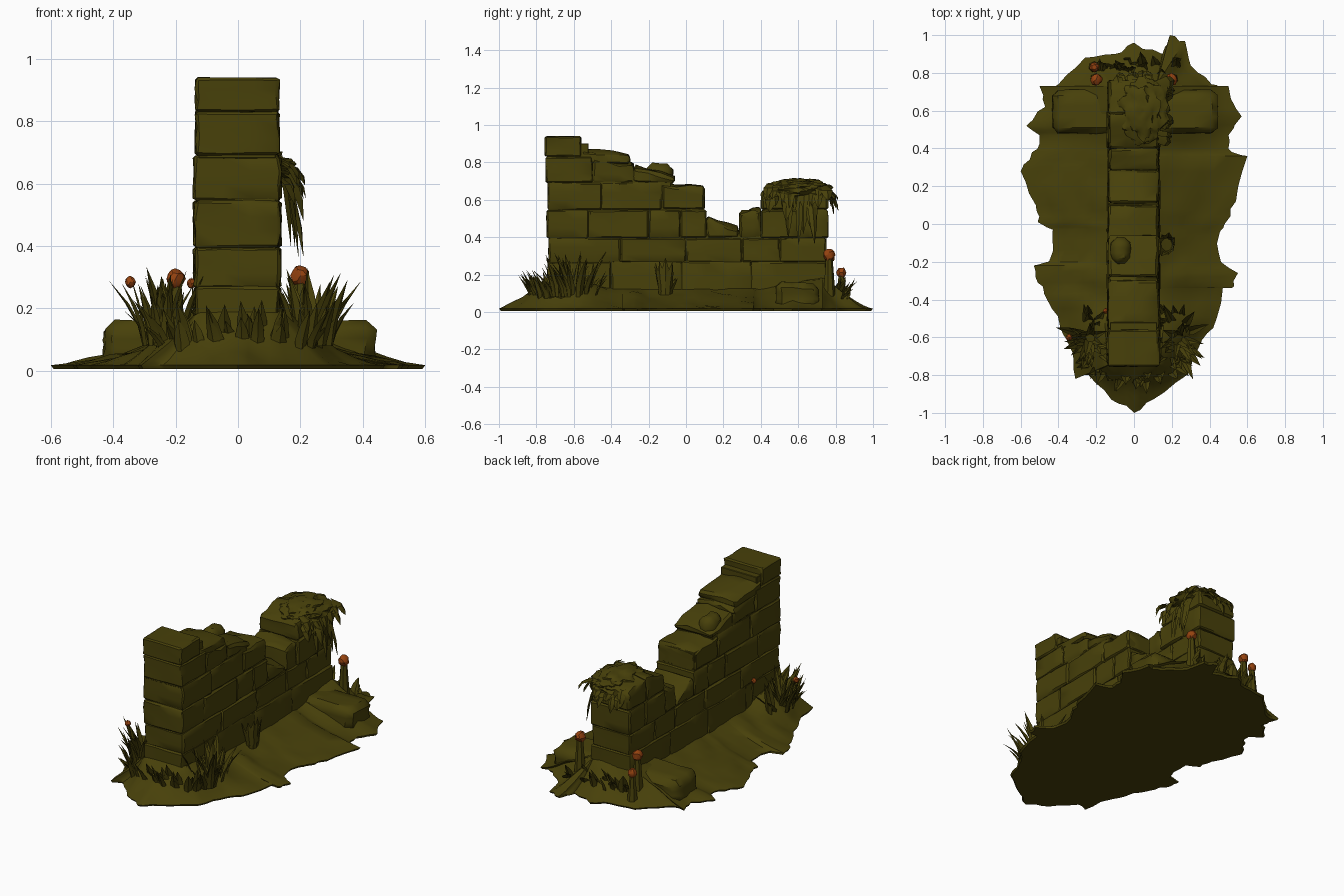
import bpy, bmesh, math, random
from mathutils import Vector, noise

if "Cube" in bpy.data.objects:
    bpy.data.objects.remove(bpy.data.objects["Cube"])

random.seed(7)
R = random.uniform


def material(name, rgb):
    m = bpy.data.materials.new(name)
    m.diffuse_color = (*rgb, 1)
    m.use_nodes = True
    m.node_tree.nodes["Principled BSDF"].inputs["Base Color"].default_value = m.diffuse_color
    return m


OLIVE = material("mossy olive", (0.064, 0.052, 0.003))
RUST = material("rust red", (0.30, 0.055, 0.005))


def finish(name, bm, mat, angle=35):
    me = bpy.data.meshes.new(name)
    bm.to_mesh(me)
    bm.free()
    me.materials.append(mat)
    ob = bpy.data.objects.new(name, me)
    bpy.context.collection.objects.link(ob)
    bpy.ops.object.select_all(action='DESELECT')
    ob.select_set(True)
    bpy.context.view_layer.objects.active = ob
    bpy.ops.object.shade_smooth_by_angle(angle=math.radians(angle))
    return ob


def stone(bm, x0, x1, y0, y1, z0, za, zb, bevel=0.008, rough=0.005, worn=0.0):
    """Rough bevelled block; top runs from za (at y0) to zb (at y1)."""
    b = bmesh.new()
    bmesh.ops.create_cube(b, size=1)
    for v in b.verts:
        top = za if v.co.y < 0 else zb
        v.co = (x0 if v.co.x < 0 else x1, y0 if v.co.y < 0 else y1, z0 if v.co.z < 0 else top)
    size = min(y1 - y0, x1 - x0, max(za, zb) - z0)
    bmesh.ops.bevel(b, geom=b.edges[:], offset=min(bevel, size * 0.3), segments=1, affect='EDGES')
    big = [e for e in b.edges if e.calc_length() > 0.08]
    bmesh.ops.subdivide_edges(b, edges=big, cuts=2, use_grid_fill=True)
    for v in b.verts:
        v.co += Vector((R(-rough, rough), R(-rough, rough) * 0.5, R(-rough, rough) * 0.4))
        if worn and v.co.z > min(za, zb) - 0.02:
            edge = abs(v.co.x - (x0 + x1) / 2) / (x1 - x0) * 2
            v.co.z += R(-worn, worn * 0.6) - worn * edge ** 2
    tmp = bpy.data.meshes.new("tmp")
    b.to_mesh(tmp)
    b.free()
    bm.from_mesh(tmp)
    bpy.data.meshes.remove(tmp)


# ---- wall: courses of blocks, then broken blocks with sloping tops
wall = bmesh.new()
courses = [
    (0.01, 0.27, [-0.74, -0.40, -0.02, 0.35, 0.75]),
    (0.265, 0.395, [-0.735, -0.35, 0.0, 0.30, 0.50, 0.75]),
    (0.395, 0.545, [-0.745, -0.52, -0.20, -0.03, 0.11]),
    (0.395, 0.545, [0.40, 0.60, 0.76]),
    (0.545, 0.69, [-0.74, -0.45, -0.13]),
    (0.69, 0.83, [-0.75, -0.50]),
    (0.83, 0.94, [-0.755, -0.56]),
]
for z0, z1, ys in courses:
    for a, b in zip(ys, ys[1:]):
        k = R(-0.003, 0.006)
        stone(wall, -0.136 - k, 0.131 + k, a, b, z0, z1, z1)
for a, b, z0, za, zb in [
        (0.11, 0.285, 0.395, 0.52, 0.45), (0.285, 0.40, 0.395, 0.54, 0.56),
        (-0.13, 0.10, 0.545, 0.695, 0.675), (0.40, 0.58, 0.545, 0.65, 0.70),
        (0.58, 0.76, 0.545, 0.70, 0.665), (-0.50, -0.28, 0.69, 0.835, 0.80),
        (-0.28, -0.06, 0.69, 0.785, 0.735), (-0.56, -0.30, 0.79, 0.88, 0.845)]:
    stone(wall, -0.134, 0.129, a, b, z0, za, zb, bevel=0.012, worn=0.012)
finish("wall_blocks", wall, OLIVE)

# ---- mortar core that closes the joints
core = bmesh.new()
for a, b, z0, z1 in [(-0.73, 0.74, 0.01, 0.42), (-0.735, 0.10, 0.4, 0.66), (0.41, 0.74, 0.4, 0.63),
                     (-0.735, -0.08, 0.64, 0.71), (-0.74, -0.52, 0.68, 0.9)]:
    stone(core, -0.127, 0.122, a, b, z0, z1, z1, bevel=0.003, rough=0.0)
finish("mortar_core", core, OLIVE)

# ---- loose stone on top of the wall and low buttress stones at the back
loose = bmesh.new()
stone(loose, -0.12, -0.02, -0.21, -0.07, 0.66, 0.80, 0.79, bevel=0.03, rough=0.006)
finish("loose_stone", loose, OLIVE, 50)
side = bmesh.new()
for x0, x1 in ((-0.43, -0.10), (0.10, 0.44)):
    stone(side, x0, x1, 0.48, 0.71, 0.01, 0.165, 0.15, bevel=0.03, rough=0.007)
finish("side_stones", side, OLIVE, 45)

# ---- ground: rings blending from the wall foot to a ragged outline
outline = [(0, -1), (.1, -.93), (.28, -.8), (.34, -.66), (.42, -.55), (.47, -.34), (.53, -.33), (.55, -.26),
           (.46, -.2), (.45, -.06), (.48, .0), (.54, .12), (.6, .36), (.52, .38), (.5, .47), (.57, .57),
           (.5, .73), (.41, .74), (.3, .84), (.27, .97), (.19, 1), (.15, .9), (0, .96), (-.1, .9),
           (-.26, .88), (-.4, .74), (-.5, .73), (-.47, .62), (-.57, .52), (-.5, .47), (-.54, .38),
           (-.6, .28), (-.52, .1), (-.51, .01), (-.43, -.03), (-.45, -.2), (-.53, -.22), (-.51, -.31),
           (-.46, -.4), (-.39, -.55), (-.34, -.65), (-.31, -.82), (-.24, -.8), (-.12, -.93)]
edge = []
for i, p in enumerate(outline):
    p, q = Vector(p), Vector(outline[(i + 1) % len(outline)])
    edge.append(p)
    for k in (0.33, 0.67):
        m = p.lerp(q, k)
        edge.append(m - m.normalized() * R(-0.012, 0.02))


def foot(p):
    return Vector((max(-0.12, min(0.12, p.x)), max(-0.74, min(0.74, p.y))))


def bump(q, x, y, r):
    return math.exp(-((abs(q.x) - x) ** 2 + (q.y - y) ** 2) / r ** 2)


def mound(q, p, t):
    end = max(0, (abs(foot(p).y) - 0.4) / 0.34)
    z = 0.018 + (0.11 + 0.06 * end) * (1 - t) ** 1.35
    if 0 < t < 1:
        z += 0.028 * noise.noise(Vector((q.x * 9, q.y * 9, 3))) * (1 - t * 0.6)
        z += (1 - t) * (0.09 * bump(q, 0.24, -0.62, 0.14) + 0.07 * bump(q, 0.36, 0.62, 0.15))
    return max(z, 0.016)


g = bmesh.new()
rings = []
for t in (0, 0.12, 0.25, 0.38, 0.52, 0.66, 0.8, 0.91, 1):
    ring = []
    for p in edge:
        q = foot(p).lerp(p, t)
        ring.append(g.verts.new((q.x, q.y, mound(q, p, t))))
    rings.append(ring)
rings.append([g.verts.new((p.x * 0.985, p.y * 0.99, 0.006)) for p in edge])
n = len(edge)
for a, b in zip(rings, rings[1:]):
    for i in range(n):
        j = (i + 1) % n
        g.faces.new((a[i], b[i], b[j], a[j]))
g.faces.new(rings[-1])
bmesh.ops.remove_doubles(g, verts=g.verts[:], dist=0.0005)
bmesh.ops.triangulate(g, faces=[f for f in g.faces if len(f.verts) > 4])
bmesh.ops.recalc_face_normals(g, faces=g.faces[:])
finish("ground_mound", g, OLIVE, 40)


def blade(bm, base, ang, lean, h, w, power=1.7):
    """Tapered folded leaf; negative h makes it hang."""
    d = Vector((math.cos(ang), math.sin(ang), 0))
    s = Vector((-d.y, d.x, 0))
    rows = []
    for t, k in ((0, 0.7), (0.3, 1), (0.65, 0.75)):
        c = Vector(base) + d * lean * t ** power + Vector((0, 0, h * t))
        rows.append([bm.verts.new(c + s * w * k / 2), bm.verts.new(c + d * w * 0.2), bm.verts.new(c - s * w * k / 2)])
    tip = bm.verts.new(Vector(base) + d * lean + Vector((0, 0, h)))
    for a, b in zip(rows, rows[1:]):
        for i in range(2):
            bm.faces.new((a[i], b[i], b[i + 1], a[i + 1]))
    for i in range(2):
        bm.faces.new((rows[-1][i], tip, rows[-1][i + 1]))


# ---- grass: two tufts beside the wall and a fringe round the front end
grass = bmesh.new()
for sx in (-1, 1):
    for i in range(38):
        a, r = R(0, math.tau), R(0, 0.09)
        base = (sx * 0.235 + r * math.cos(a), -0.60 + 1.5 * r * math.sin(a), 0.08)
        blade(grass, base, a, R(0.03, 0.12), R(0.10, 0.24) * (1.15 - 2 * r), R(0.032, 0.05))
for i in range(36):
    u = R(-1, 1)
    a = -math.pi / 2 + u * 1.2
    base = (0.27 * math.sin(u * 1.3), -0.65 - 0.16 * math.cos(u * 1.3) + R(-0.02, 0.04), 0.06)
    blade(grass, base, a + R(-0.3, 0.3), R(0.03, 0.09), R(0.08, 0.17), R(0.035, 0.055))
finish("front_grass", grass, OLIVE, 30)

# ---- small plants: sprout on the right, leaf litter at the back
sprout = bmesh.new()
for i in range(9):
    a = i * math.tau / 9
    blade(sprout, (0.175 + 0.02 * math.cos(a), -0.11 + 0.025 * math.sin(a), 0.09), a, R(0.02, 0.05), R(0.08, 0.21), 0.055)
for i in range(22):
    blade(sprout, (R(-0.24, 0.24), R(0.76, 0.86), 0.07), R(0.5, 2.6), R(0.03, 0.08), R(0.03, 0.12), R(0.04, 0.06))
finish("small_plants", sprout, OLIVE, 30)

# ---- creeper: lumpy cap on the back pillar with hanging strands
cap = bmesh.new()
bmesh.ops.create_icosphere(cap, subdivisions=4, radius=1)
for v in cap.verts:
    k = 1 + 0.22 * noise.noise(v.co * 2.6) + 0.16 * noise.noise(v.co * 7)
    v.co = Vector((0.045 + v.co.x * 0.13 * k, 0.60 + v.co.y * 0.17 * k, 0.655 + v.co.z * 0.056 * k))
finish("creeper_cap", cap, OLIVE, 40)
vine = bmesh.new()
for i in range(20):
    y = R(0.45, 0.75)
    long = 1 if 0.56 < y < 0.69 else 0.4
    blade(vine, (0.12, y, R(0.62, 0.69)), R(-0.4, 0.4), R(0.05, 0.1), -R(0.16, 0.29) * long, R(0.04, 0.07), 0.4)
for i in range(10):
    blade(vine, (R(-0.12, 0.14), 0.74, R(0.62, 0.67)), 1.57 + R(-0.4, 0.4), R(0.03, 0.08), -R(0.05, 0.12), 0.05, 0.4)
finish("creeper_strands", vine, OLIVE, 30)

# ---- flowers: rust heads, thick olive stems under the back ones
heads, stems = bmesh.new(), bmesh.new()
for x, y, z, r in [(0.20, 0.765, 0.305, 0.031), (-0.20, 0.765, 0.295, 0.031), (-0.21, 0.83, 0.21, 0.026),
                   (-0.345, -0.60, 0.285, 0.017), (-0.15, -0.46, 0.28, 0.014)]:
    new = bmesh.ops.create_icosphere(heads, subdivisions=2, radius=r)["verts"]
    for v in new:
        c = v.co * R(0.9, 1.12)
        c.z *= 1.1
        v.co = c + Vector((x, y, z))
    if y > 0:
        s = bmesh.ops.create_cone(stems, cap_ends=True, segments=7, radius1=r * 1.2, radius2=r * 0.6, depth=z - 0.05)["verts"]
        for v in s:
            v.co += Vector((x, y, (z + 0.05) / 2 - 0.01))
    else:
        blade(stems, (x * 0.85, y, 0.08), math.pi, abs(x) * 0.15, z - 0.06, 0.035)
finish("flower_heads", heads, RUST, 25)
finish("flower_stems", stems, OLIVE)
